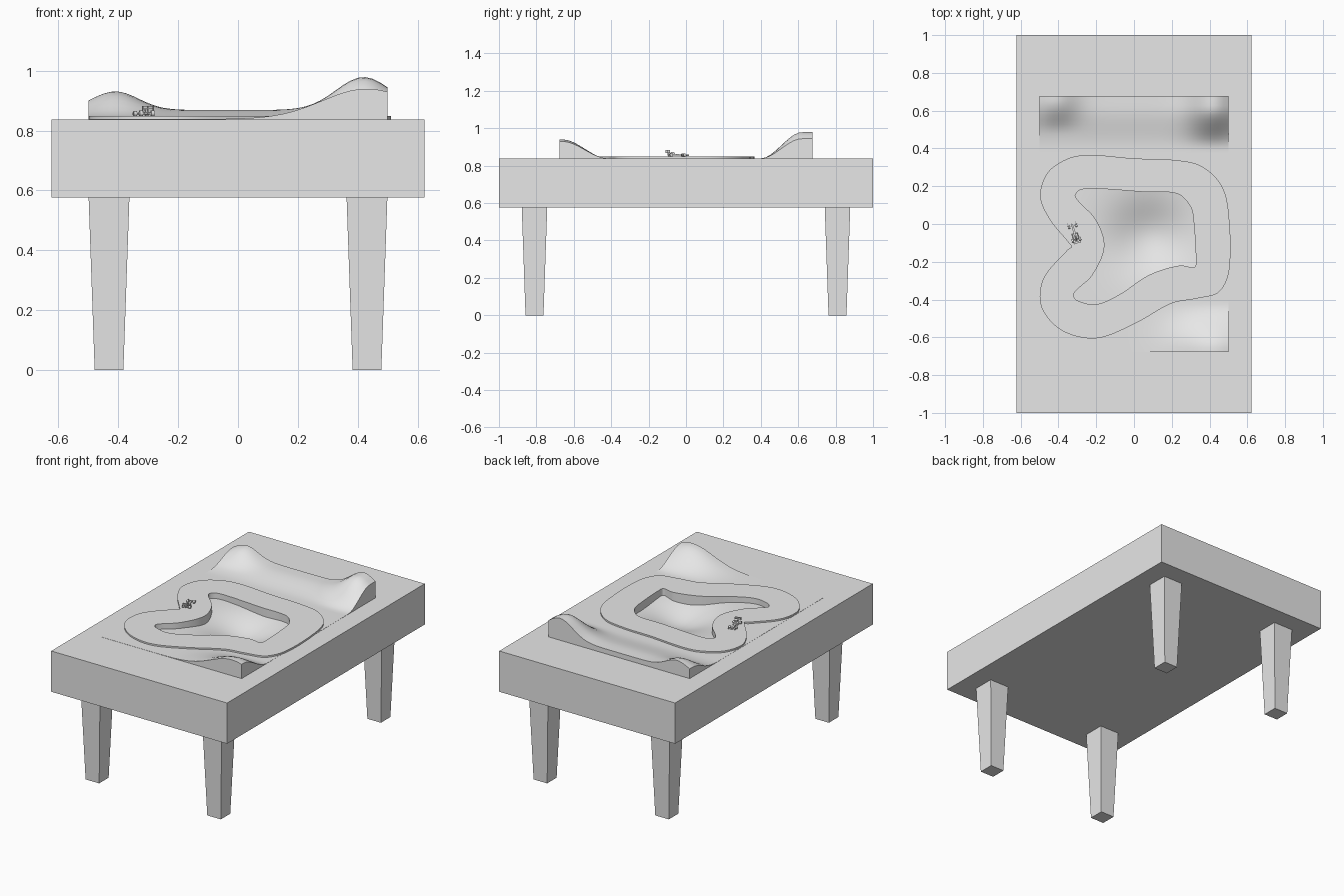
import bpy, bmesh, math
from mathutils import Vector, Matrix

default = bpy.data.objects.get("Cube")
if default:
    bpy.data.objects.remove(default, do_unlink=True)

grey = bpy.data.materials.new("plain grey")
grey.use_nodes = True
GREY = (0.8, 0.8, 0.8, 1)
grey.diffuse_color = GREY
grey.node_tree.nodes["Principled BSDF"].inputs["Base Color"].default_value = GREY

TOP, UNDER = 0.838, 0.577
HALF_X, HALF_Y = 0.5, 0.677


def add_object(name, bm):
    mesh = bpy.data.meshes.new(name)
    bm.to_mesh(mesh)
    bm.free()
    mesh.materials.append(grey)
    obj = bpy.data.objects.new(name, mesh)
    bpy.context.collection.objects.link(obj)
    return obj


def activate(obj):
    bpy.ops.object.select_all(action='DESELECT')
    obj.select_set(True)
    bpy.context.view_layer.objects.active = obj


def box(bm, center, size, taper=1.0):
    """Box whose upper face is scaled by taper."""
    verts = bmesh.ops.create_cube(bm, size=1)["verts"]
    for v in verts:
        k = taper if v.co.z > 0 else 1
        v.co = Vector(center) + Vector((v.co.x * size[0] * k, v.co.y * size[1] * k, v.co.z * size[2]))
    return verts


# Table top with a rectangular well for the landscape
bm = bmesh.new()
box(bm, (0, 0, (TOP + UNDER) / 2), (1.246, 2, TOP - UNDER))
bm.faces.ensure_lookup_table()
lid = max(bm.faces, key=lambda f: f.calc_center_median().z)
bmesh.ops.inset_region(bm, faces=[lid], thickness=0.12)
for v in lid.verts:
    v.co.x = math.copysign(HALF_X, v.co.x)
    v.co.y = math.copysign(HALF_Y, v.co.y)
well = bmesh.ops.extrude_face_region(bm, geom=[lid])["geom"]
for v in well:
    if isinstance(v, bmesh.types.BMVert):
        v.co.z = 0.62
if lid.is_valid:
    bmesh.ops.delete(bm, geom=[lid], context='FACES_ONLY')
bmesh.ops.recalc_face_normals(bm, faces=bm.faces)
add_object("table_top", bm)

# Tapered legs
for side, sx in (("left", 1), ("right", -1)):
    for end, sy in (("front", -1), ("back", 1)):
        bm = bmesh.new()
        box(bm, (0.431 * sx, 0.81 * sy, UNDER / 2), (0.096, 0.096, UNDER), 1.42)
        add_object(f"{end}_{side}_leg", bm)

# Outlines of the race track
OUTER = [(-.33, -.12), (-.345, -.1), (-.45, .03), (-.497, .15), (-.455, .275), (-.34, .35), (-.22, .365),
         (0, .347), (.2, .34), (.35, .31), (.46, .21), (.5, .07), (.505, -.24), (.45, -.36),
         (.33, -.395), (.2, -.42), (0, -.53), (-.2, -.605), (-.38, -.565), (-.49, -.44),
         (-.48, -.29), (-.35, -.135)]
INNER = [(-.31, .145), (-.285, .18), (-.2, .187), (.05, .17), (.23, .16), (.3, .09), (.317, 0),
         (.328, -.21), (.318, -.23), (.24, -.22), (.08, -.27), (-.08, -.375), (-.2, -.425),
         (-.3, -.405), (-.32, -.37), (-.22, -.27), (-.157, -.12), (-.2, .02)]


def smooth_loop(points, steps=8):
    """Closed rounded loop through the points."""
    pts, n, out = [Vector(p) for p in points], len(points), []
    for i in range(n):
        a, b, c, d = (pts[(i + k) % n] for k in (-1, 0, 1, 2))
        chord = (c - b).length
        m0 = (c - a) * (chord / ((c - b).length + (b - a).length))
        m1 = (d - b) * (chord / ((d - c).length + chord))
        for s in range(steps):
            t = s / steps
            out.append((2 * t**3 - 3 * t**2 + 1) * b + (t**3 - 2 * t**2 + t) * m0
                       + (3 * t**2 - 2 * t**3) * c + (t**3 - t**2) * m1)
    return out


outer, inner = smooth_loop(OUTER), smooth_loop(INNER)

# Track slab: filled flat curve with the infield as a hole
curve = bpy.data.curves.new("race_track", 'CURVE')
curve.dimensions = '2D'
curve.fill_mode = 'BOTH'
curve.extrude = 0.035
for loop in (outer, inner):
    spline = curve.splines.new('POLY')
    spline.points.add(len(loop) - 1)
    for p, co in zip(spline.points, loop):
        p.co = (co.x, co.y, 0, 1)
    spline.use_cyclic_u = True
curve.materials.append(grey)
track = bpy.data.objects.new("race_track", curve)
track.location.z = 0.849 - curve.extrude
bpy.context.collection.objects.link(track)
activate(track)
bpy.ops.object.convert(target='MESH')
bpy.ops.object.shade_smooth_by_angle(angle=math.radians(30))


def ramp(v, lo, hi):
    t = min(1, max(0, (v - lo) / (hi - lo)))
    return t * t * (3 - 2 * t)


def bump(v, mid, width):
    return math.exp(-((v - mid) / width) ** 2)


def ground(x, y):
    """Landscape height: back ridge, front hill and sunken infield."""
    p = Vector((x, y))
    back = (0.03 + 0.11 * bump(x, .42, .13)) * ramp(y, .4, .62)
    back += 0.062 * bump(x, -.41, .11) * ramp(y, .48, .66)
    front = 0.101 * bump(x, .43, .21) * ramp(-y, .42, .66)
    gap = min((p - q).length for q in outer) - min((p - q).length for q in inner)
    inside = ramp(gap, -.1, .14)
    bowl = 0.08 * bump(x, .08, .2) * bump(y, -.06, .185)
    return TOP + 0.001 + back + front - inside * (0.025 + bowl)


# Landscape with side walls
bm = bmesh.new()
bmesh.ops.create_grid(bm, x_segments=40, y_segments=54, size=1)
for v in bm.verts:
    x, y = v.co.x * HALF_X, v.co.y * HALF_Y
    v.co = (x, y, ground(x, y))
rim = [e for e in bm.edges if e.is_boundary]
skirt = bmesh.ops.extrude_edge_only(bm, edges=rim)["geom"]
for v in skirt:
    if isinstance(v, bmesh.types.BMVert):
        v.co.z = 0.7
bmesh.ops.recalc_face_normals(bm, faces=bm.faces)
land = add_object("landscape", bm)
activate(land)
bpy.ops.object.shade_smooth_by_angle(angle=math.radians(40))

# Small open-wheel race car, built nose toward +y
place = Matrix.Translation((-.315, -.047, .849)) @ Matrix.Rotation(0.27, 4, 'Z')


def car_part(name, bm):
    add_object(name, bm).matrix_world = place


bm = bmesh.new()
for v in box(bm, (0, .005, .009), (.016, .1, .009)):
    if v.co.y > 0:
        v.co.x *= 0.45
        v.co.z = 0.006 + (v.co.z - 0.006) * 0.6
box(bm, (0, -.02, .009), (.032, .036, .01), 0.8)
box(bm, (0, -.026, .018), (.009, .03, .012), 0.5)
car_part("car_body", bm)

bm = bmesh.new()
box(bm, (0, .054, .005), (.044, .01, .002))
box(bm, (0, -.052, .032), (.036, .011, .002))
box(bm, (0, -.052, .024), (.036, .008, .002))
box(bm, (0, -.05, .019), (.003, .006, .024))
for s in (-1, 1):
    box(bm, (.022 * s, .054, .007), (.0015, .012, .008))
    box(bm, (.018 * s, -.052, .026), (.0015, .014, .016))
car_part("car_wings", bm)

bm = bmesh.new()
for y, r in ((.036, .008), (-.038, .009)):
    box(bm, (0, y, r), (.04, .002, .002))
    for s in (-1, 1):
        spin = Matrix.Translation((.02 * s, y, r)) @ Matrix.Rotation(math.pi / 2, 4, 'Y')
        bmesh.ops.create_cone(bm, cap_ends=True, segments=16, radius1=r, radius2=r, depth=.011, matrix=spin)
car_part("car_wheels", bm)
